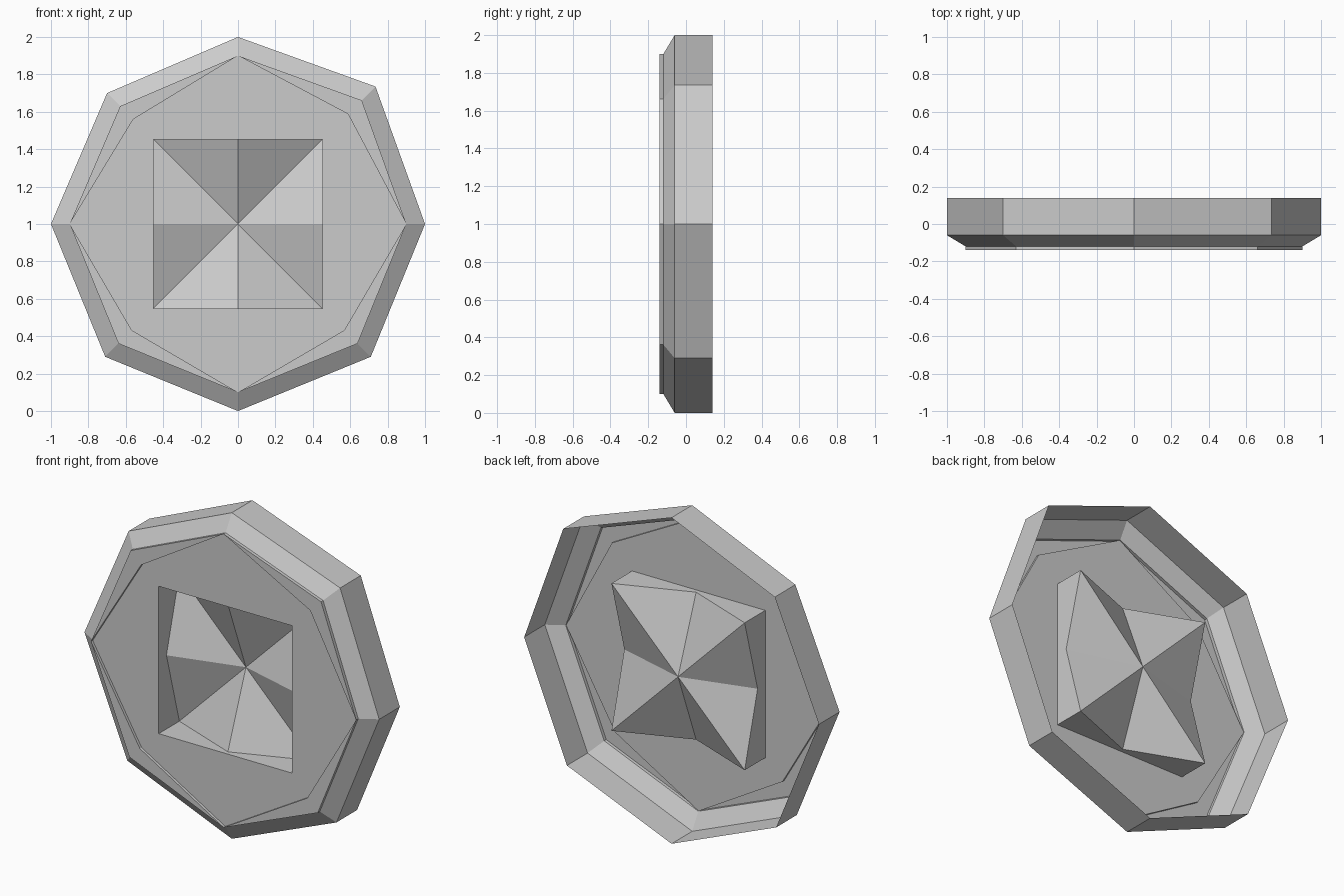
import bpy
import bmesh

cube = bpy.data.objects.get("Cube")
if cube:
    bpy.data.objects.remove(cube, do_unlink=True)

CENTRE_Z = 1.0
PANEL_Y = -0.123   # sunken front panel
PIT_DEPTH = 0.2
HALF = 0.452       # half width of the square pit

grey = bpy.data.materials.new("plain grey")
grey.use_nodes = True
colour = (0.6, 0.6, 0.6, 1)
grey.diffuse_color = colour
grey.node_tree.nodes["Principled BSDF"].inputs["Base Color"].default_value = colour

# Slightly irregular octagon, clockwise from the top as seen from the front
OUTLINE = [(0, 1), (0.735, 0.735), (1, 0), (0.71, -0.71),
           (0, -1), (-0.71, -0.71), (-1, 0), (-0.7, 0.7)]
CORNERS = [(HALF, HALF), (HALF, -HALF), (-HALF, -HALF), (-HALF, HALF)]


def add_loop(bm, points, y):
    return [bm.verts.new((x, y, CENTRE_Z + z)) for x, z in points]


def scaled(axis_scale, diagonal_scale):
    """Octagon with its axis points and diagonal points scaled separately."""
    scales = (axis_scale, diagonal_scale)
    return [(x * scales[i % 2], z * scales[i % 2]) for i, (x, z) in enumerate(OUTLINE)]


def bridge(bm, a, b):
    for i in range(len(a)):
        j = (i + 1) % len(a)
        bm.faces.new((a[j], a[i], b[i], b[j]))


def finish(bm, name):
    mesh = bpy.data.meshes.new(name)
    bm.to_mesh(mesh)
    bm.free()
    mesh.materials.append(grey)
    obj = bpy.data.objects.new(name, mesh)
    bpy.context.collection.objects.link(obj)


# Open-backed rim: side wall, chamfer, small step, flat lip, lip wall
rim = bmesh.new()
profile = [(1, 1, 0.14), (1, 1, -0.06), (0.9, 0.9, -0.12),
           (0.9, 0.9, -0.14), (0.9, 0.8, -0.14), (0.9, 0.8, PANEL_Y)]
loops = [add_loop(rim, scaled(axis, diagonal), y) for axis, diagonal, y in profile]
for outer, inner in zip(loops, loops[1:]):
    bridge(rim, outer, inner)
# Remove the zero-width ends where the lip pinches to a point
bmesh.ops.remove_doubles(rim, verts=loops[3] + loops[4], dist=0.0001)
finish(rim, "rim")

# Front panel around the square opening
panel = bmesh.new()
edge = add_loop(panel, scaled(0.9, 0.8), PANEL_Y)
hole = add_loop(panel, CORNERS, PANEL_Y)
for i in range(4):
    j = (i + 1) % 4
    first, middle, last = [edge[(2 * i + step) % 8] for step in (1, 2, 3)]
    panel.faces.new((last, middle, first, hole[i], hole[j]))
finish(panel, "front_panel")

# Faceted pit: deep corners and centre, raised edge midpoints
pit = bmesh.new()
floor_y = PANEL_Y + PIT_DEPTH
top = add_loop(pit, CORNERS, PANEL_Y)
deep = add_loop(pit, CORNERS, floor_y)
centre = pit.verts.new((0, floor_y, CENTRE_Z))
for i in range(4):
    j = (i + 1) % 4
    mid_co = (top[i].co + top[j].co) / 2
    mid_co.y += 0.075 if i % 2 == 0 else 0.025
    mid = pit.verts.new(mid_co)
    for face in ((top[j], top[i], mid), (top[i], deep[i], mid), (top[j], mid, deep[j]),
                 (mid, deep[i], centre), (deep[j], mid, centre)):
        pit.faces.new(face)
finish(pit, "faceted_pit")
